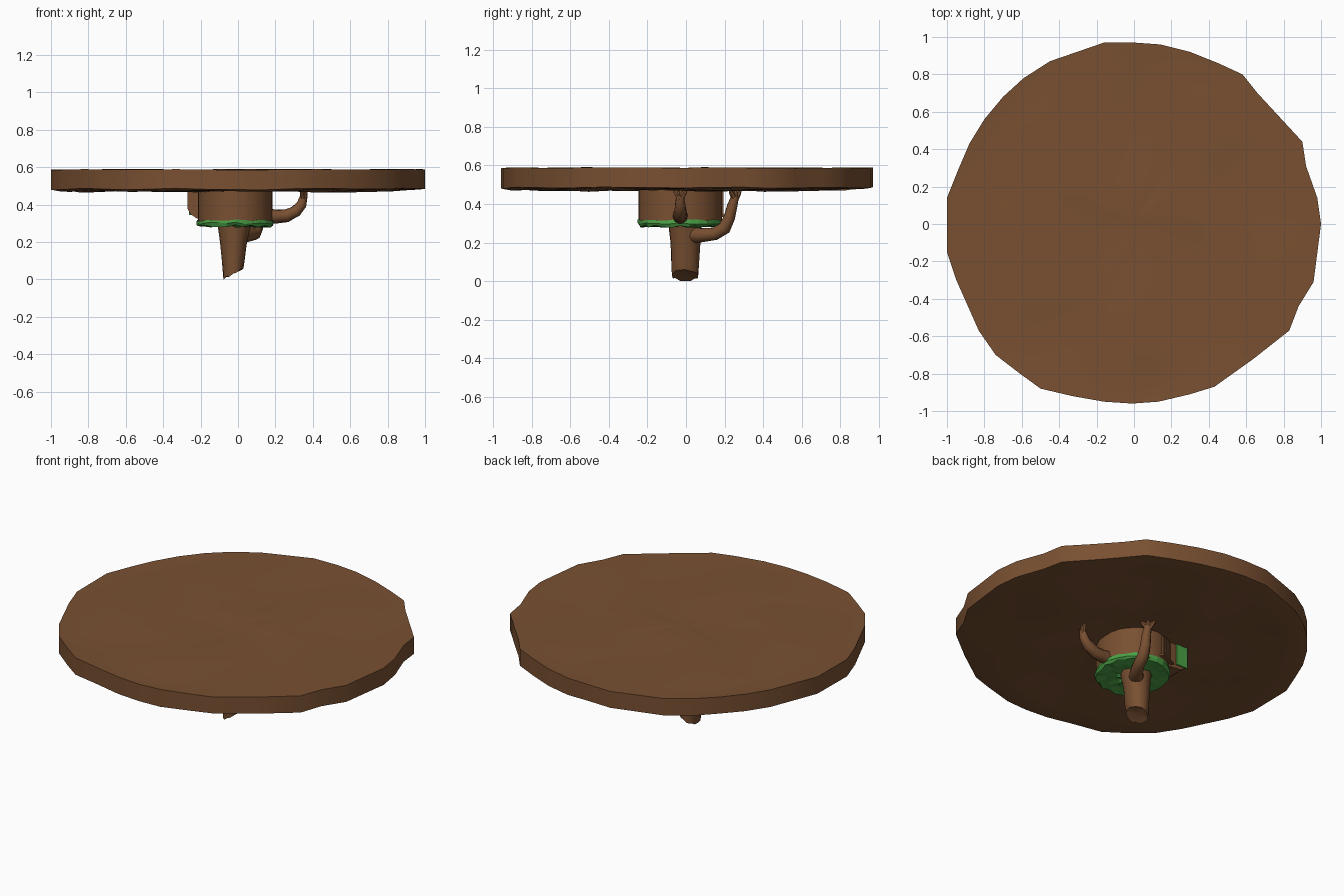
import bpy, bmesh, math, random
from mathutils import Vector

random.seed(4)
cube = bpy.data.objects.get("Cube")
if cube:
    bpy.data.objects.remove(cube, do_unlink=True)


def material(name, colour):
    mat = bpy.data.materials.new(name)
    mat.use_nodes = True
    rgba = (*colour, 1)
    mat.diffuse_color = rgba
    mat.node_tree.nodes["Principled BSDF"].inputs["Base Color"].default_value = rgba
    return mat


BARK = material("bark brown", (0.19, 0.08, 0.031))
MOSS = material("moss green", (0.07, 0.35, 0.06))


def finish(name, bm, mat, smooth=True):
    bmesh.ops.recalc_face_normals(bm, faces=bm.faces)
    mesh = bpy.data.meshes.new(name)
    bm.to_mesh(mesh)
    bm.free()
    obj = bpy.data.objects.new(name, mesh)
    bpy.context.collection.objects.link(obj)
    mesh.materials.append(mat)
    if smooth:
        bpy.ops.object.select_all(action="DESELECT")
        obj.select_set(True)
        bpy.context.view_layer.objects.active = obj
        bpy.ops.object.shade_smooth_by_angle(angle=math.radians(40))
    return obj


def loft(bm, rings, start=None, end=None):
    """Skin closed rings of points; optional centre points close the ends."""
    loops = [[bm.verts.new(p) for p in ring] for ring in rings]
    count = len(loops[0])
    for a, b in zip(loops, loops[1:]):
        for i in range(count):
            j = (i + 1) % count
            bm.faces.new((a[i], a[j], b[j], b[i]))
    for loop, centre in ((loops[0], start), (loops[-1], end)):
        if centre is not None:
            tip = bm.verts.new(centre)
            for i in range(count):
                bm.faces.new((loop[i], loop[(i + 1) % count], tip))


def circle(cx, cy, z, rx, ry, count, wobble=0.0, z_wobble=0.0):
    ring = []
    for i in range(count):
        a = math.tau * i / count
        k = 1 + random.uniform(-wobble, wobble)
        ring.append((cx + rx * k * math.cos(a), cy + ry * k * math.sin(a),
                     z + random.uniform(-z_wobble, z_wobble)))
    return ring


def tube(bm, points, radii, sides=10):
    """Round limb along a path, closed at both ends."""
    pts = [Vector(p) for p in points]
    rings = []
    for i, p in enumerate(pts):
        along = (pts[min(i + 1, len(pts) - 1)] - pts[max(i - 1, 0)]).normalized()
        u = along.cross(Vector((0.6, -0.6, 0.1))).normalized()
        v = along.cross(u)
        rings.append([p + radii[i] * (u * math.cos(math.tau * k / sides)
                                      + v * math.sin(math.tau * k / sides))
                      for k in range(sides)])
    loft(bm, rings, pts[0], pts[-1])


def box(name, centre, size, mat, turn=0.0):
    bm = bmesh.new()
    bmesh.ops.create_cube(bm, size=1)
    for v in bm.verts:
        v.co = Vector(c * s for c, s in zip(v.co, size))
    obj = finish(name, bm, mat, False)
    obj.location = centre
    obj.rotation_euler.z = turn
    return obj


# Broad irregular slab with a gently rippled top and underside
outline = [(1, 0), (.98, .14), (.92, .31), (.9, .44), (.78, .57), (.66, .7), (.58, .8),
           (.45, .86), (.3, .92), (.14, .96), (0, .97), (-.16, .97), (-.45, .87),
           (-.59, .78), (-.7, .68), (-.8, .56), (-.88, .43), (-.94, .29), (-1, .14),
           (-1, -.15), (-.95, -.3), (-.83, -.57), (-.74, -.7), (-.61, -.8), (-.5, -.88),
           (-.33, -.92), (-.16, -.95), (-.01, -.96), (.13, -.95), (.3, -.91),
           (.43, -.87), (.64, -.72), (.83, -.57), (.88, -.44), (.96, -.31)]


def slab_ring(scale, z, ripple):
    return [(x * scale, y * scale,
             z + ripple * math.sin(7 * x * scale + 2 * y) * math.cos(6 * y * scale - x)
             + random.uniform(-ripple, ripple) / 3) for x, y in outline]


steps = [0.12, 0.25, 0.4, 0.55, 0.7, 0.85, 0.95]
rings = [slab_ring(s, 0.475, 0.011) for s in steps]
rings += [slab_ring(1, 0.483, 0.006), slab_ring(1, 0.587, 0.003)]
rings += [slab_ring(s, 0.585, 0.005) for s in reversed(steps)]
slab = bmesh.new()
loft(slab, rings, (0, 0, 0.475), (0, 0, 0.582))
finish("tabletop_slab", slab, BARK)

# Round drum hut beneath the slab
hut_x, hut_y = -0.015, -0.03
drum = bmesh.new()
loft(drum, [circle(hut_x, hut_y, z, 0.2, 0.217, 32) for z in (0.305, 0.49)],
     (hut_x, hut_y, 0.305), (hut_x, hut_y, 0.49))
finish("drum_wall", drum, BARK)

# Ragged moss floor under the drum
moss = bmesh.new()
moss_rings = [circle(hut_x, hut_y, 0.284, 0.21 * s, 0.22 * s, 28, 0.03, 0.008)
              for s in (0.4, 0.7, 0.95)]
moss_rings += [circle(hut_x, hut_y, 0.3, 0.208, 0.22, 28, 0.015, 0.006),
               circle(hut_x, hut_y, 0.316, 0.206, 0.22, 28, 0.01, 0.004)]
loft(moss, moss_rings, (hut_x, hut_y, 0.284), (hut_x, hut_y, 0.316))
finish("moss_floor", moss, MOSS, False)

# Tapered trunk with a slanted broken foot
trunk = bmesh.new()
sides = 16
trunk_rings = []
for z, cx, rx, ry in ((0.0, -0.026, 0.054, 0.07), (0.1, -0.025, 0.062, 0.074),
                      (0.2, -0.022, 0.073, 0.078), (0.3, -0.018, 0.092, 0.088)):
    ring = circle(cx, -0.005, z, rx, ry, sides, 0.04)
    if z == 0:
        ring = [(x, y, max(0, 0.03 + 0.5 * (x - cx) + random.uniform(-0.006, 0.006)))
                for x, y, _ in ring]
        ring[sides // 2] = (-0.078, -0.005, 0)
    trunk_rings.append(ring)
loft(trunk, trunk_rings, (-0.03, -0.005, 0.04), (-0.018, -0.005, 0.3))
finish("trunk", trunk, BARK)


# Bent branches that hold the slab, each ending in small fingers
def branch(name, points, radii, spread):
    bm = bmesh.new()
    tube(bm, points, radii)
    tip = Vector(points[-1])
    side = Vector(spread)
    for k in (-1, 0, 1):
        reach = tip + side * k + Vector((0, 0, 0.038 - 0.008 * abs(k)))
        tube(bm, [tip - Vector((0, 0, 0.02)), (tip + reach) / 2 + side * k * 0.2, reach],
             [0.017, 0.013, 0.008], 6)
    finish(name, bm, BARK)


branch("left_branch",
       [(0.14, -0.03, 0.345), (0.2, -0.03, 0.335), (0.26, -0.03, 0.34),
        (0.31, -0.03, 0.365), (0.34, -0.03, 0.4), (0.352, -0.03, 0.445)],
       [0.042, 0.038, 0.035, 0.032, 0.027, 0.02], (0.012, 0.032, 0))
branch("back_branch",
       [(0, 0.02, 0.24), (0.05, 0.08, 0.238), (0.09, 0.15, 0.245), (0.1, 0.2, 0.275),
        (0.105, 0.225, 0.33), (0.11, 0.24, 0.39), (0.11, 0.255, 0.44)],
       [0.045, 0.038, 0.034, 0.034, 0.03, 0.027, 0.02], (-0.026, 0.026, 0))

# Side bay with a rounded lower edge and a mossy rear face
bay = bmesh.new()
bay_profile = [(-0.12, 0.48), (-0.27, 0.48), (-0.27, 0.38), (-0.255, 0.35),
               (-0.22, 0.325), (-0.12, 0.315)]
loft(bay, [[(x, y, z) for x, z in bay_profile] for y in (0.02, 0.15)],
     (-0.18, 0.02, 0.4), (-0.18, 0.15, 0.4))
finish("side_bay", bay, BARK)
box("bay_moss", (-0.222, 0.154, 0.41), (0.08, 0.008, 0.13), MOSS)

# Plank door and sill on the back of the drum
for i in range(5):
    a = math.radians(101 + 6 * i)
    box("door_plank", (hut_x + 0.203 * math.cos(a), hut_y + 0.22 * math.sin(a), 0.405),
        (0.012, 0.016, 0.12), BARK, a - math.pi / 2)
a = math.radians(113)
box("door_sill", (hut_x + 0.205 * math.cos(a), hut_y + 0.22 * math.sin(a), 0.338),
    (0.12, 0.03, 0.012), BARK, a - math.pi / 2)
